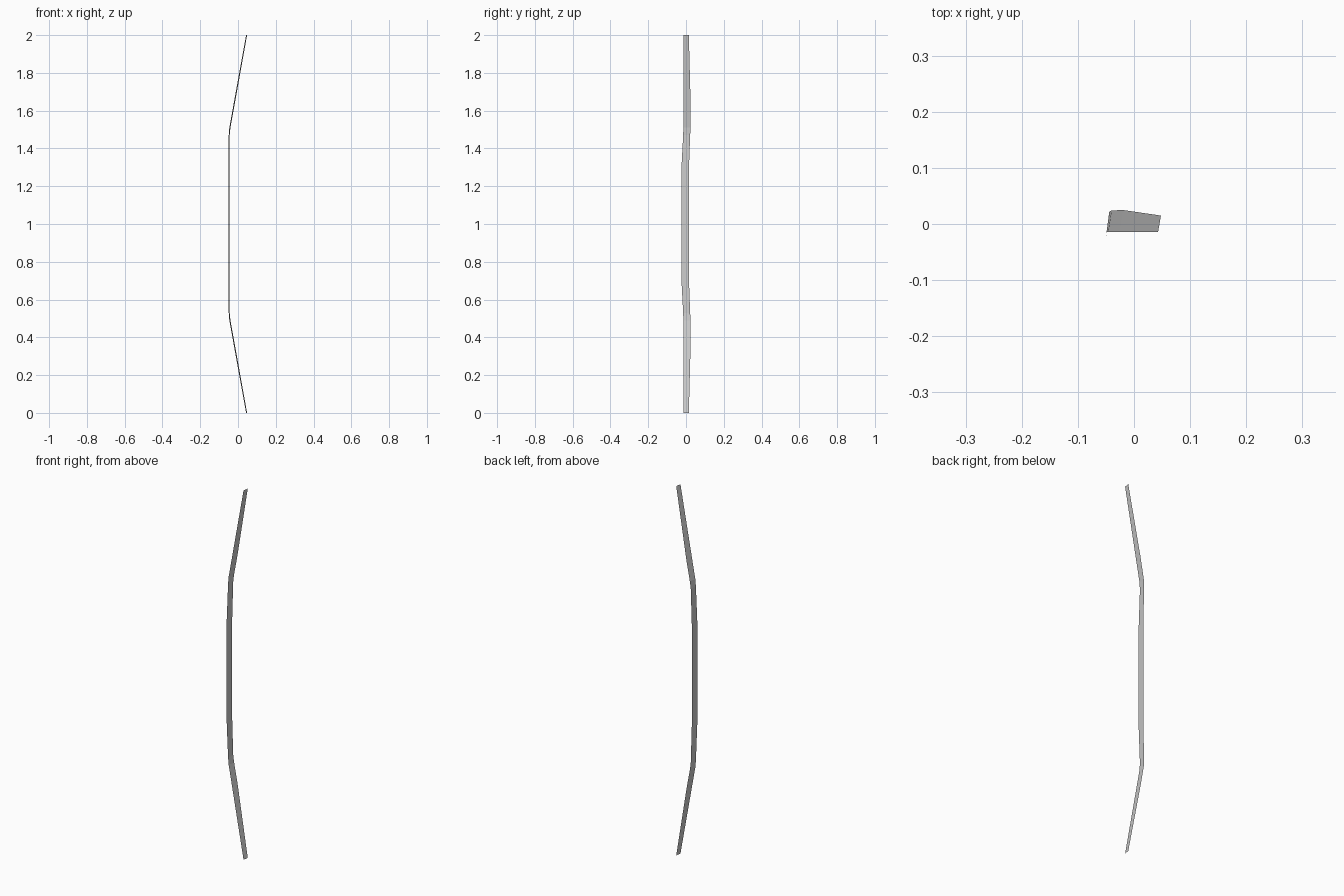
import bpy, bmesh

if "Cube" in bpy.data.objects:
    bpy.data.objects.remove(bpy.data.objects["Cube"])

# Lower half of the bent strip: z, front edge (x, y), back edge (x, y)
half = [
    (0.00, (0.043, -0.014), (0.048, 0.015)),
    (0.38, (-0.026, -0.014), (-0.020, 0.025)),
    (0.49, (-0.046, -0.014), (-0.040, 0.024)),
    (0.53, (-0.049, -0.015), (-0.044, 0.022)),
    (0.72, (-0.050, -0.025), (-0.045, 0.015)),
]
# Mirror the sections about mid-height
rows = half + [(2 - z, f, b) for z, f, b in reversed(half)]

# Curved strip: a single thin sheet
bm = bmesh.new()
pairs = [(bm.verts.new((*f, z)), bm.verts.new((*b, z))) for z, f, b in rows]
for (a, b), (c, d) in zip(pairs, pairs[1:]):
    bm.faces.new((a, b, d, c))
mesh = bpy.data.meshes.new("bent_strip")
bm.to_mesh(mesh)
bm.free()
strip = bpy.data.objects.new("bent_strip", mesh)
bpy.context.collection.objects.link(strip)
